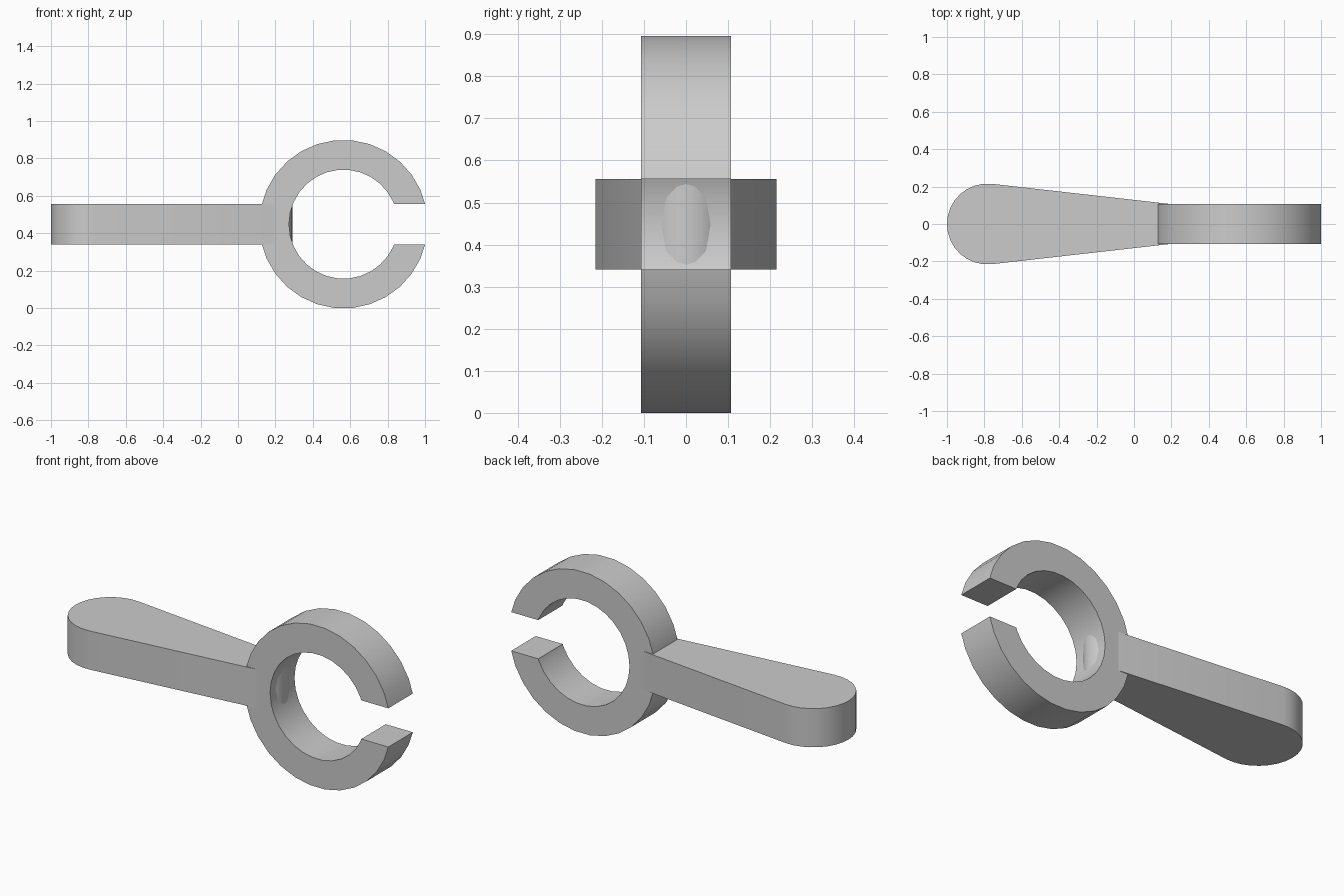
import bpy, bmesh
from math import sin, cos, radians
from mathutils import Matrix

cube = bpy.data.objects.get("Cube")
if cube:
    bpy.data.objects.remove(cube)

HALF = 0.1075          # half thickness of ring and handle, half width of the gap
RING_X, MID_Z = 0.564, 0.448
STEP = 12              # degrees per facet

grey = bpy.data.materials.new("plain grey")
grey.use_nodes = True
colour = (0.6, 0.6, 0.6, 1)
grey.diffuse_color = colour
grey.node_tree.nodes["Principled BSDF"].inputs["Base Color"].default_value = colour


def arc(cx, r, start, end):
    """Faceted arc points in the profile plane."""
    return [(cx + r * cos(radians(a)), r * sin(radians(a)))
            for a in range(start, end + 1, STEP)]


def split_arc(r):
    """Arc open on the +x side, trimmed flat at the gap height."""
    (x0, y0), (x1, y1) = arc(0, r, STEP, 2 * STEP)
    x = x0 + (x1 - x0) * (HALF - y0) / (y1 - y0)
    return [(x, HALF)] + arc(0, r, 2 * STEP, 360 - 2 * STEP) + [(x, -HALF)]


def extrude_profile(name, points, matrix):
    """Prism of the profile, centred on its plane, then placed by matrix."""
    bm = bmesh.new()
    face = bm.faces.new([bm.verts.new((x, y, -HALF)) for x, y in points])
    out = bmesh.ops.extrude_face_region(bm, geom=[face], use_keep_orig=True)
    top = [v for v in out["geom"] if isinstance(v, bmesh.types.BMVert)]
    bmesh.ops.translate(bm, verts=top, vec=(0, 0, 2 * HALF))
    bmesh.ops.recalc_face_normals(bm, faces=bm.faces)
    bm.transform(matrix)
    mesh = bpy.data.meshes.new(name)
    bm.to_mesh(mesh)
    bm.free()
    mesh.materials.append(grey)
    obj = bpy.data.objects.new(name, mesh)
    bpy.context.collection.objects.link(obj)
    bpy.ops.object.select_all(action='DESELECT')
    obj.select_set(True)
    bpy.context.view_layer.objects.active = obj
    bpy.ops.object.shade_smooth_by_angle(angle=radians(30))
    return obj


# Upright split ring
ring = split_arc(0.4505) + split_arc(0.2915)[::-1]
extrude_profile("split_ring", ring,
                Matrix.Translation((RING_X, 0, MID_Z)) @ Matrix.Rotation(radians(90), 4, 'X'))

# Tapered handle, its narrow round end just poking into the ring
handle = arc(-0.784, 0.216, 84, 276) + arc(0.183, HALF, -84, 84)
extrude_profile("tapered_handle", handle, Matrix.Translation((0, 0, MID_Z)))
